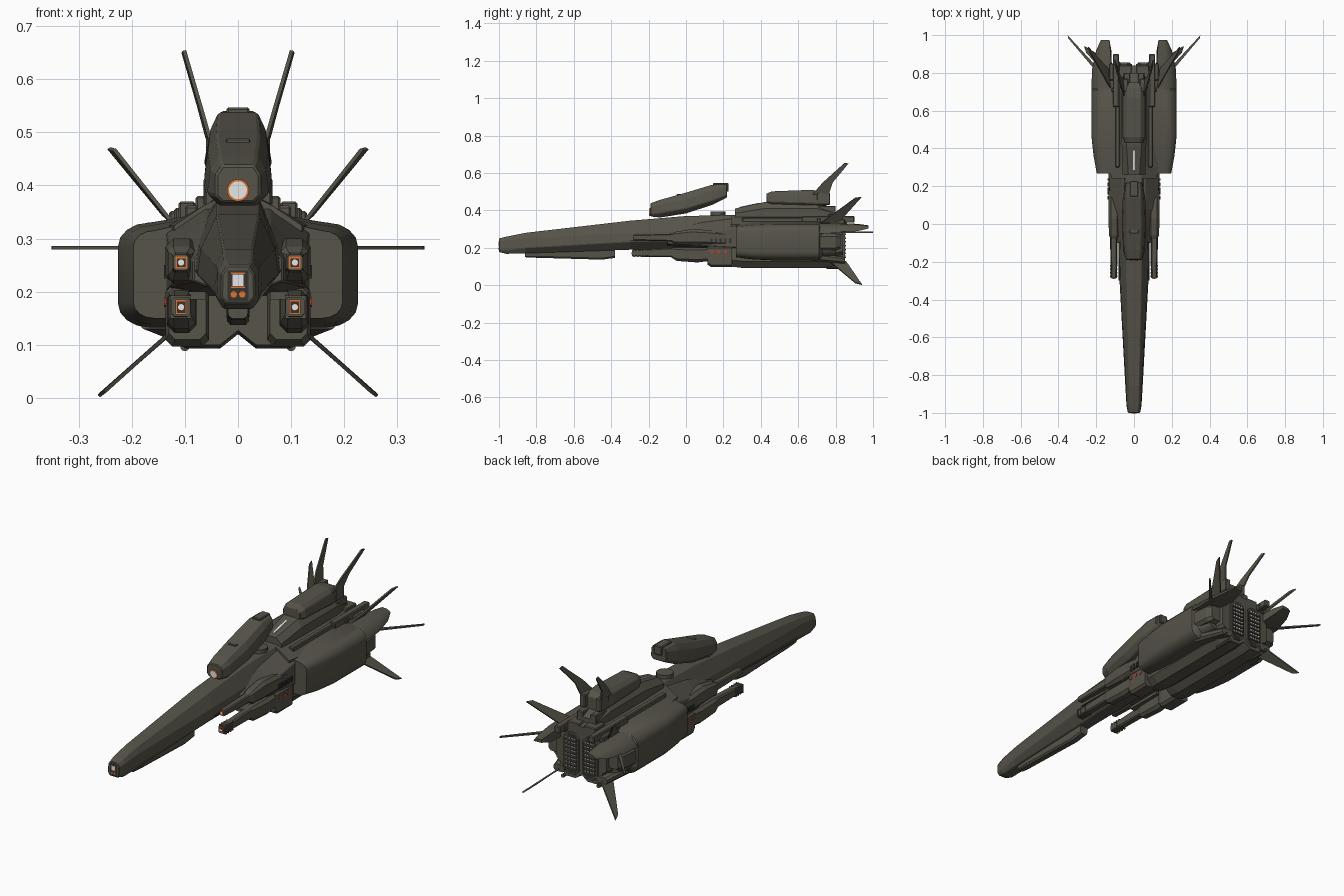
import bpy, bmesh, math
from mathutils import Vector, Matrix

def mat(name, c):
    m = bpy.data.materials.new(name)
    m.diffuse_color = (*c, 1)
    return m

OLIVE = mat("olive_hull", (0.092, 0.087, 0.066))
DARK = mat("dark_metal", (0.035, 0.034, 0.03))
ORANGE = mat("orange_light", (0.75, 0.17, 0.03))
RED = mat("red_light", (0.45, 0.05, 0.03))
WHITE = mat("white_light", (0.85, 0.85, 0.85))

def finish(name, bm, m=OLIVE, mirror=False, bevel=0, smooth=None):
    bmesh.ops.recalc_face_normals(bm, faces=bm.faces)
    me = bpy.data.meshes.new(name)
    bm.to_mesh(me); bm.free()
    me.materials.append(m)
    ob = bpy.data.objects.new(name, me)
    bpy.context.collection.objects.link(ob)
    if smooth:
        bpy.ops.object.select_all(action='DESELECT')
        ob.select_set(True)
        bpy.context.view_layer.objects.active = ob
        bpy.ops.object.shade_smooth_by_angle(angle=math.radians(smooth))
    if bevel:
        b = ob.modifiers.new("bevel", 'BEVEL')
        b.width = bevel; b.segments = 1; b.limit_method = 'ANGLE'
    if mirror:
        ob.modifiers.new("mirror", 'MIRROR')
    return ob

def loft(name, sections, **kw):
    """Skin closed (x, z) rings placed along y."""
    bm = bmesh.new()
    rings = [[bm.verts.new((x, y, z)) for x, z in pts] for y, pts in sections]
    n = len(rings[0])
    for a, b in zip(rings, rings[1:]):
        for i in range(n):
            bm.faces.new((a[i], a[(i + 1) % n], b[(i + 1) % n], b[i]))
    bm.faces.new(rings[0]); bm.faces.new(rings[-1])
    return finish(name, bm, **kw)

def sym(*half):
    """Half outline, bottom to top, reflected into a full ring."""
    return list(half) + [(-x, z) for x, z in reversed(half)]

def oct_ring(x0, x1, z0, z1, c):
    return [(x0 + c, z0), (x1 - c, z0), (x1, z0 + c), (x1, z1 - c),
            (x1 - c, z1), (x0 + c, z1), (x0, z1 - c), (x0, z0 + c)]

def boxes(name, items, **kw):
    """Each item: x0, x1, y0, y1, z0, z1."""
    bm = bmesh.new()
    for x0, x1, y0, y1, z0, z1 in items:
        M = Matrix.Translation(((x0 + x1) / 2, (y0 + y1) / 2, (z0 + z1) / 2)) @ \
            Matrix.Diagonal((x1 - x0, y1 - y0, z1 - z0, 1))
        bmesh.ops.create_cube(bm, size=1, matrix=M)
    return finish(name, bm, **kw)

def discs(name, centres, r, depth, axis='Y', seg=20, **kw):
    rot = {'X': Matrix.Rotation(math.pi / 2, 4, 'Y'),
           'Y': Matrix.Rotation(math.pi / 2, 4, 'X'), 'Z': Matrix()}[axis]
    bm = bmesh.new()
    for c in centres:
        bmesh.ops.create_cone(bm, cap_ends=True, segments=seg, radius1=r, radius2=r,
                              depth=depth, matrix=Matrix.Translation(c) @ rot)
    return finish(name, bm, **kw)

def fin(name, pts, t=0.007):
    p = [Vector(v) for v in pts]
    n = (p[2] - p[0]).cross(p[3] - p[1]).normalized() * t / 2
    bm = bmesh.new()
    a = [bm.verts.new(v + n) for v in p]
    b = [bm.verts.new(v - n) for v in p]
    bm.faces.new(a); bm.faces.new(b)
    for i in range(len(p)):
        j = (i + 1) % len(p)
        bm.faces.new((a[i], a[j], b[j], b[i]))
    return finish(name, bm, mirror=True)

# Long forward hull and belly keel
loft("forward_hull", [
    (-1.0, sym((.022, .178), (.032, .19), (.031, .232), (.02, .25))),
    (-.96, sym((.028, .168), (.04, .187), (.038, .24), (.026, .26))),
    (-.86, sym((.03, .171), (.046, .2), (.042, .25), (.028, .28))),
    (-.3, sym((.03, .19), (.077, .232), (.07, .28), (.04, .345))),
    (0, sym((.033, .195), (.082, .24), (.075, .29), (.04, .37))),
    (.3, sym((.035, .195), (.085, .24), (.08, .3), (.04, .377)))], bevel=.003)
loft("belly_keel", [
    (-.86, sym((.012, .15), (.018, .155), (.02, .18))),
    (-.8, sym((.014, .147), (.02, .155), (.022, .18))),
    (-.45, sym((.014, .137), (.021, .145), (.022, .19))),
    (-.38, sym((.014, .146), (.021, .155), (.022, .19)))])
boxes("hull_side_seam", [(.03, .0815, -.3, .1, .237, .241)], m=DARK, mirror=True)

# Nose sensor
boxes("nose_plate", [(-.02, .02, -1.001, -.99, .183, .24)], m=DARK)
boxes("nose_white_panel", [(-.010, .010, -1.003, -.998, .211, .232)], m=WHITE)
boxes("nose_orange_trim", [(-.013, .013, -1.002, -.998, .207, .21),
                           (-.013, .013, -1.002, -.998, .233, .236)], m=ORANGE)
discs("nose_lamps", [(x, -1.0, .195) for x in (-.008, .008)], .006, .005, m=ORANGE, seg=12)

# Upper cannon pod with lens
loft("cannon_pod", [
    (-.19, sym((.03, .368), (.042, .38), (.042, .42), (.03, .438))),
    (-.14, sym((.035, .362), (.058, .385), (.052, .43), (.035, .456))),
    (.0, sym((.035, .384), (.064, .41), (.057, .462), (.04, .495))),
    (.14, sym((.035, .43), (.06, .452), (.052, .505), (.037, .537))),
    (.22, sym((.03, .47), (.045, .482), (.042, .525), (.032, .54)))], bevel=.004)
boxes("cannon_cap", [(-.022, .022, .145, .228, .5, .547)], bevel=.004)
boxes("cannon_vent", [(-.023, .023, -.05, -.03, .475, .488)], bevel=.002)
discs("cannon_mount", [(0, .17, .379)], .04, .028, 'Z')
discs("lens_ring", [(0, -.191, .391)], .021, .008, m=ORANGE, seg=24)
discs("lens_glass", [(0, -.193, .391)], .017, .008, m=WHITE, seg=24)

# Core engine body
def core(dx, z0, top):
    return sym((.0, z0 + .027), (.034, z0), (.1 + dx, z0), (.13 + dx, z0 + .035),
               (.13 + dx, .325), (.068, .36), (.045, top))
loft("core_body", [(.24, core(-.01, .1, .372)), (.3, core(0, .093, .377)),
                   (.78, core(0, .093, .377)), (.84, core(-.012, .1, .37))])
loft("wing_shoulder", [
    (-.1, sym((.06, .21), (.085, .22), (.085, .26), (.06, .29))),
    (.08, sym((.08, .2), (.125, .21), (.125, .27), (.06, .335))),
    (.27, sym((.08, .19), (.135, .2), (.135, .31), (.06, .36)))], bevel=.003)

# Side nacelles, rounded outer shells
def nac(x, zb, zt, k=.045):
    r = [(.1, zb), (.135, zb)]
    for i in range(5):
        a = math.pi / 2 * i / 4
        r.append((x - k * 1.3 * (1 - math.sin(a)), zb + k * (1 - math.cos(a))))
    for i in range(5):
        a = math.pi / 2 * i / 4
        r.append((x - k * 1.3 * (1 - math.cos(a)), zt - k + k * math.sin(a)))
    return r + [(.13, zt + .006), (.1, zt + .012)]
loft("nacelle", [(.268, nac(.197, .15, .315, .03)), (.36, nac(.214, .138, .325, .04)),
                 (.47, nac(.226, .133, .33)), (.71, nac(.226, .133, .33)),
                 (.73, nac(.205, .15, .32, .04)), (.8, nac(.185, .16, .31, .03))],
     mirror=True, smooth=30)
loft("nacelle_tail_shell", [
    (.7, [(.12, .285), (.226, .275), (.222, .29), (.2, .318), (.17, .33), (.12, .335)]),
    (.82, [(.12, .285), (.222, .28), (.218, .292), (.197, .316), (.17, .328), (.12, .333)]),
    (.92, [(.12, .29), (.2, .29), (.197, .297), (.184, .314), (.165, .324), (.125, .328)]),
    (.975, [(.13, .305), (.175, .303), (.174, .306), (.168, .312), (.155, .318), (.13, .32)])],
     mirror=True, smooth=30)
loft("nacelle_rear_block", [(.69, oct_ring(.12, .222, .185, .277, .015)),
                            (.8, oct_ring(.12, .212, .185, .277, .015)),
                            (.825, oct_ring(.12, .195, .195, .27, .012))], mirror=True)
loft("nacelle_lower_tail", [(.68, oct_ring(.09, .19, .13, .175, .012)),
                            (.85, oct_ring(.09, .15, .115, .15, .01))], mirror=True)

# Light block in front of the nacelles
loft("light_block", [(.115, oct_ring(.06, .13, .11, .21, .012)),
                     (.135, oct_ring(.055, .136, .097, .212, .012)),
                     (.245, oct_ring(.055, .136, .097, .212, .012))], mirror=True)
discs("side_lamps", [(.136, y, .18) for y in (.14, .175, .21)], .009, .006, 'X', 12,
      m=RED, mirror=True)
boxes("shoulder_ribs", [(.12, .139, y, y + .012, .225, .25) for y in (.13, .155, .18, .205, .23)],
      m=DARK, mirror=True)

# Upper and lower side guns
loft("upper_gun", [(-.28, oct_ring(.092, .122, .24, .27, .005)),
                   (-.08, oct_ring(.09, .124, .235, .275, .005)),
                   (-.06, oct_ring(.08, .132, .22, .285, .01)),
                   (.03, oct_ring(.075, .136, .215, .3, .015)),
                   (.12, oct_ring(.075, .136, .215, .295, .015)),
                   (.26, oct_ring(.08, .13, .21, .28, .012))], mirror=True)
loft("lower_gun", [(-.285, oct_ring(.089, .125, .153, .19, .006)),
                   (-.08, oct_ring(.088, .126, .15, .2, .006)),
                   (-.05, oct_ring(.08, .132, .13, .203, .012)),
                   (.06, oct_ring(.078, .134, .122, .203, .015)),
                   (.13, oct_ring(.078, .13, .13, .203, .012))], mirror=True)
boxes("gun_muzzle_ribs", [(.088, .128, y, y + .008, .15, .193)
                          for y in (-.28, -.262, -.244, -.226)], mirror=True)
boxes("gun_struts", [(.06, .1, -.1, .1, .185, .2), (.06, .1, -.04, .1, .235, .26)], mirror=True)
for tag, y, z, h in (("upper", -.281, .255, .011), ("lower", -.288, .171, .014)):
    boxes(tag + "_muzzle_trim", [(.096, .118, y - .001, y + .005, z - h, z + h)],
          m=ORANGE, mirror=True)
    boxes(tag + "_muzzle_core", [(.099, .115, y - .002, y + .005, z - h + .003, z + h - .003)],
          m=DARK, mirror=True)
    discs(tag + "_muzzle_glow", [(.107, y, z)], .006, .007, seg=10, m=WHITE, mirror=True)

# Dorsal wedge and rear pod
loft("dorsal_wedge", [
    (.262, sym((.06, .365), (.06, .385), (.03, .41))),
    (.42, sym((.065, .365), (.065, .41), (.04, .445))),
    (.7, sym((.065, .365), (.065, .41), (.04, .445))),
    (.8, sym((.055, .365), (.055, .385), (.035, .4)))])
loft("wedge_light", [(.285, sym((.005, .405), (.005, .4185))),
                     (.39, sym((.005, .43), (.005, .441)))], m=WHITE)
loft("rear_pod", [
    (.43, sym((.03, .437), (.048, .447), (.048, .475), (.03, .49))),
    (.46, sym((.035, .425), (.062, .445), (.055, .485), (.035, .502))),
    (.67, sym((.035, .41), (.064, .44), (.056, .488), (.035, .51))),
    (.72, sym((.035, .41), (.058, .435), (.052, .48), (.035, .503))),
    (.75, sym((.03, .42), (.045, .435), (.04, .47), (.03, .485)))], bevel=.003)
boxes("tail_blocks", [(.02, .055, .7, .8, .37, .425), (.012, .08, .76, .84, .35, .38),
                      (.03, .06, .7, .77, .43, .495)], mirror=True, bevel=.004)
boxes("top_rails", [(.075, .1, .3, .86, .33, .362), (.08, .112, .62, .9, .335, .37)],
      mirror=True, bevel=.004)
boxes("shoulder_hooks", [(.09, .12, .7, .72, .335, .358), (.1, .13, .76, .85, .325, .352)],
      mirror=True, bevel=.004)

# Engine grilles at the back
loft("engine_frame", [(.8, oct_ring(.008, .1, .11, .335, .025)),
                      (.848, oct_ring(.01, .094, .118, .328, .025))], mirror=True)
loft("engine_grille", [(.84, oct_ring(.016, .088, .125, .32, .022)),
                       (.85, oct_ring(.016, .088, .125, .32, .022))], m=DARK, mirror=True)
rows = [.15 + i * .0205 for i in range(8)]
boxes("grille_slats", [(.02, .084, .845, .856, z - .004, z + .004) for z in rows], mirror=True)
boxes("grille_lights", [(x, x + .009, .847, .853, z + .006, z + .0105)
                        for z in rows for x in (.026, .041, .056, .071)], m=WHITE, mirror=True)
loft("rear_side_housing", [(.78, oct_ring(.1, .155, .15, .3, .02)),
                           (.84, oct_ring(.1, .14, .165, .285, .015))], mirror=True)

# Tail fins, four pairs
fin("top_fin", [(.052, .675, .485), (.07, .73, .548), (.101, .848, .654),
                (.103, .868, .65), (.074, .785, .55), (.058, .765, .49)])
fin("upper_side_fin", [(.125, .72, .332), (.232, .905, .467), (.243, .937, .47), (.14, .825, .345)])
fin("level_fin", [(.13, .725, .283), (.35, .985, .283), (.351, .999, .283), (.13, .76, .283)])
fin("lower_fin", [(.12, .765, .13), (.25, .905, .013), (.262, .94, .004), (.12, .855, .128)])
discs("lower_fin_mounts", [(.1, .8, .097)], .009, .1, 'Y', 10, mirror=True)
